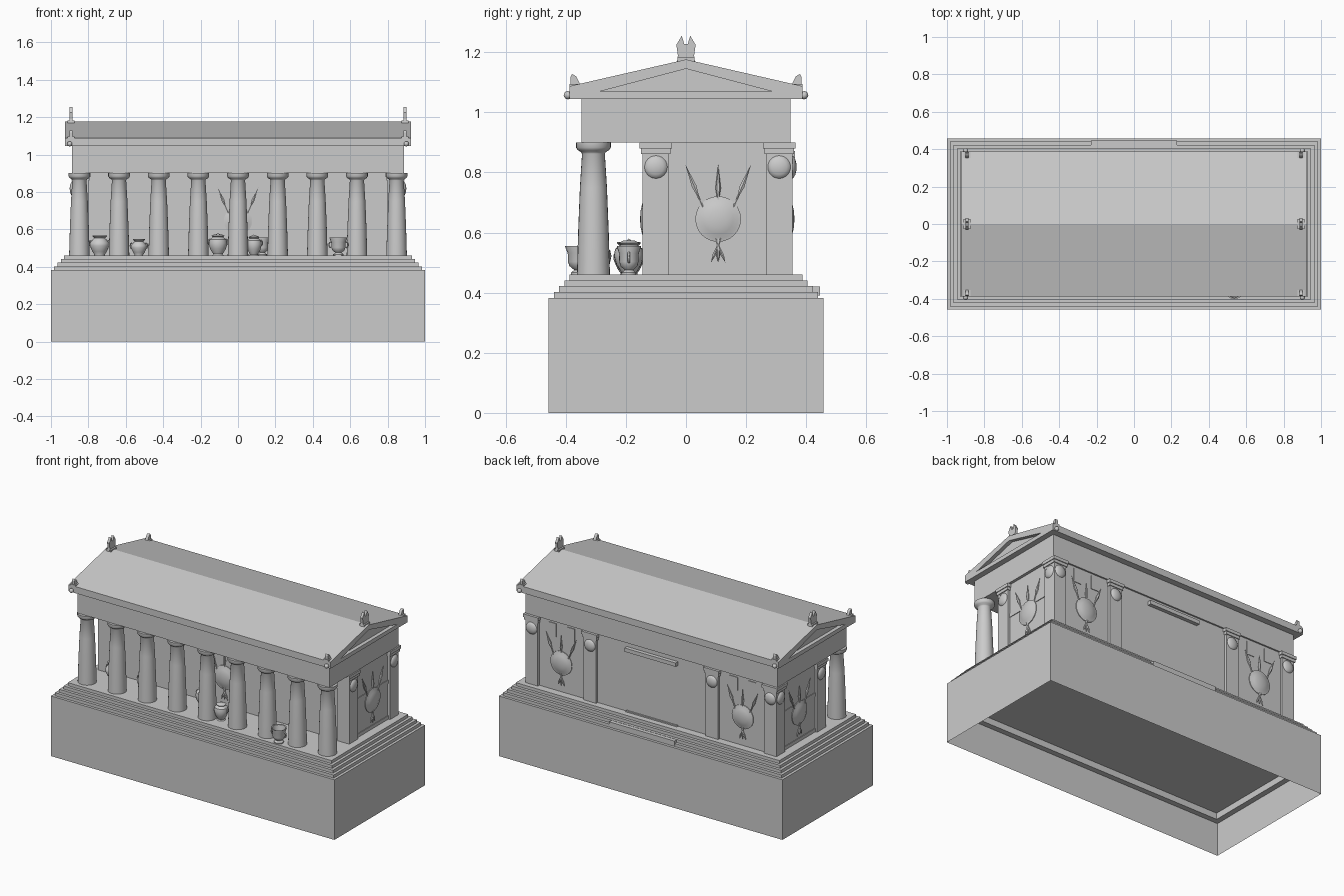
import bpy, bmesh, math
from mathutils import Matrix, Vector

if "Cube" in bpy.data.objects:
    bpy.data.objects.remove(bpy.data.objects["Cube"])


def finish(name, bm, mat=None, smooth=False, normals=True):
    if normals:
        bmesh.ops.recalc_face_normals(bm, faces=bm.faces)
    me = bpy.data.meshes.new(name)
    bm.to_mesh(me)
    bm.free()
    if mat:
        me.transform(mat)
    ob = bpy.data.objects.new(name, me)
    bpy.context.collection.objects.link(ob)
    if smooth:
        bpy.ops.object.select_all(action='DESELECT')
        ob.select_set(True)
        bpy.context.view_layer.objects.active = ob
        bpy.ops.object.shade_smooth_by_angle(angle=math.radians(35))
    return ob


def box(name, x0, x1, y0, y1, z0, z1, mat=None):
    bm = bmesh.new()
    bmesh.ops.create_cube(bm, size=1)
    for v in bm.verts:
        v.co = Vector(((x0 + x1) / 2 + v.co.x * (x1 - x0),
                       (y0 + y1) / 2 + v.co.y * (y1 - y0),
                       (z0 + z1) / 2 + v.co.z * (z1 - z0)))
    return finish(name, bm, mat)


def prism(name, yz, x0, x1):
    """Extrude a y-z outline along x."""
    bm = bmesh.new()
    f = bm.faces.new([bm.verts.new((x0, y, z)) for y, z in yz])
    r = bmesh.ops.extrude_face_region(bm, geom=[f])
    vs = [e for e in r['geom'] if isinstance(e, bmesh.types.BMVert)]
    bmesh.ops.translate(bm, verts=vs, vec=(x1 - x0, 0, 0))
    return finish(name, bm)


def lathe(name, profile, mat=None, sides=20):
    """Spin a (radius, z) profile round z."""
    bm = bmesh.new()
    rings = []
    for r, z in profile:
        rings.append([bm.verts.new((r * math.cos(2 * math.pi * i / sides),
                                    r * math.sin(2 * math.pi * i / sides), z)) for i in range(sides)])
    for a, b in zip(rings, rings[1:]):
        for i in range(sides):
            j = (i + 1) % sides
            bm.faces.new((a[i], a[j], b[j], b[i]))
    bm.faces.new(rings[0])
    bm.faces.new(rings[-1])
    bmesh.ops.remove_doubles(bm, verts=bm.verts, dist=1e-5)
    return finish(name, bm, mat, True)


# Hollow podium with four steps: rectangular rings (half x, half y, z), open underneath
rings = [(.965, .422, .25), (.965, .422, .21), (1, .457, .21), (1, .457, 0), (1, .457, .383)]
for i in range(4):
    hx, hy, z = .983 - .0177 * i, .44 - .0177 * i, .383 + .0193 * i
    rings += [(hx, hy, z), (hx, hy, z + .0193)]
bm = bmesh.new()
loops = [[bm.verts.new((sx * hx, sy * hy, z)) for sx, sy in ((-1, -1), (1, -1), (1, 1), (-1, 1))]
         for hx, hy, z in rings]
for a, b in zip(loops, loops[1:]):
    for i in range(4):
        j = (i + 1) % 4
        bm.faces.new((a[i], a[j], b[j], b[i]))
bm.faces.new(loops[0])
bm.faces.new(loops[-1])
finish("stepped_podium", bm)
box("back_door_step", -.23, .23, .38, .446, .39, .42)

# Front colonnade
for i in range(9):
    lathe(f"column_{i}", [(.055, .46), (.051, .6), (.045, .75), (.038, .862), (.041, .868),
                          (.052, .874), (.058, .883), (.058, .9)],
          Matrix.Translation((-.848 + .212 * i, -.308, 0)), 24)

# Inner chamber
box("chamber_wall", -.87, .87, -.13, .338, .455, .9)


def pilaster(x, y, hy):
    box("pilaster", x - .044, x + .044, y - hy, y + hy, .46, .868)
    box("pilaster_cap_lower", x - .049, x + .049, y - hy - .005, y + hy + .005, .862, .882)
    box("pilaster_cap", x - .054, x + .054, y - hy - .01, y + hy + .01, .88, .9)


def facing(x, y, z, deg):
    return Matrix.Translation((x, y, z)) @ Matrix.Rotation(math.radians(deg), 4, 'Z')


TO_FRONT = Matrix.Rotation(math.radians(90), 4, 'X')   # turns +z to -y


def boss(x, y, deg):
    lathe("pilaster_disc", [(.038, 0), (.036, .004), (.025, .01), (.012, .013), (0, .014)],
          facing(x, y, .818, deg) @ TO_FRONT, 24)


for s in (-1, 1):
    for y in (-.1, .31):
        pilaster(s * .842, y, .044)
        boss(s * .886, y, 90 * s)
    boss(s * .842, .354, 180)
    pilaster(s * .43, .325, .029)
    boss(s * .43, .354, 180)


# Shield with three spears, local front is -y
def trophy(x, y, z, deg):
    m = facing(x, y, z, deg)
    lathe("shield", [(.076, .003), (.076, .007), (.066, .009), (.05, .016), (.028, .021), (0, .023)],
          m @ TO_FRONT, 24)
    for tip, butt in ((-.11, .024), (0, 0), (.11, -.024)):
        a, b = Vector((butt, -.006, -.145)), Vector((tip, -.006, .183))
        d = b - a
        L = d.length
        lathe("spear", [(0, 0), (.006, .025), (.004, .05), (.004, L - .11), (.009, L - .08), (0, L)],
              m @ Matrix.Translation(a) @ d.to_track_quat('Z', 'Y').to_matrix().to_4x4(), 6)


trophy(0, -.13, .645, 0)
for s in (-1, 1):
    trophy(s * .87, .107, .645, 90 * s)
    trophy(s * .64, .338, .645, 180)
    # Bands on the side walls, plaques on the back wall
    x = sorted((s * .86, s * .874))
    box("side_band", *x, -.056, .266, .686, .71)
    box("side_plinth", *x, -.056, .266, .46, .482)
    for t in (-1, 1):
        c = s * .64 + t * .065
        box("plaque", c - .027, c + .027, .33, .342, .8, .885)

# Back door
box("back_door", -.17, .17, .33, .341, .46, .84)
box("door_lintel", -.18, .18, .33, .362, .848, .872)
box("door_threshold", -.18, .18, .33, .35, .46, .468)

# Beam and gabled roof with recessed end triangles
box("beam", -.888, .888, -.348, .348, .9, 1.05)
prism("roof", [(-.388, 1.045), (.388, 1.045), (.388, 1.087), (0, 1.176), (-.388, 1.087)], -.9, .9)
for s in (-1, 1):
    ends = sorted((s * .9, s * .924))
    prism("gable_sill", [(-.388, 1.045), (.388, 1.045), (.285, 1.07), (-.285, 1.07)], *ends)
    for t in (-1, 1):
        prism("gable_rake", [(t * .388, 1.045), (t * .388, 1.087), (0, 1.176), (0, 1.145), (t * .285, 1.07)], *ends)

# Roof ornaments
for s in (-1, 1):
    c = s * .893
    prism("ridge_ornament", [(-.03, 1.165), (.03, 1.165), (.027, 1.19), (.032, 1.225), (.014, 1.255),
                             (.006, 1.228), (-.006, 1.228), (-.014, 1.255), (-.032, 1.225), (-.027, 1.19)],
          c - .008, c + .008)
    box("ridge_plinth", c - .018, c + .018, -.028, .028, 1.165, 1.182)
    for t in (-1, 1):
        prism("corner_ornament", [(t * .35, 1.09), (t * .384, 1.082), (t * .384, 1.118),
                                  (t * .379, 1.128), (t * .366, 1.12)], c - .009, c + .009)
        box("corner_plinth", c - .018, c + .018, t * .37 - .018, t * .37 + .018, 1.078, 1.095)
        bm = bmesh.new()
        bmesh.ops.create_icosphere(bm, subdivisions=2, radius=.014)
        finish("water_spout", bm, Matrix.Translation((s * .9, t * .393, 1.057)), True)


# Vessels on the porch
def handles(x, y, z, r):
    for s in (-1, 1):
        pts = [Vector((x + s * (r + .011 * math.sin(a)), y, z + .016 * math.cos(a)))
               for a in (0, .8, 1.57, 2.35, 3.14)]
        cu = bpy.data.curves.new("vessel_handle", 'CURVE')
        cu.dimensions = '3D'
        cu.bevel_depth = .004
        cu.bevel_resolution = 1
        sp = cu.splines.new('POLY')
        sp.points.add(4)
        for p, v in zip(sp.points, pts):
            p.co = (*v, 1)
        bpy.context.collection.objects.link(bpy.data.objects.new("vessel_handle", cu))


JAR = [(.55, 0), (.55, .05), (.75, .2), (1, .48), (.98, .62), (.7, .8), (.55, .86), (.75, .96),
       (.75, 1), (.55, 1), (.45, .86), (0, .8)]
LIDDED = [(.6, 0), (.5, .06), (.85, .3), (1, .55), (.9, .72), (.55, .82), (.7, .88), (.4, .94), (.15, .95), (0, 1)]
KRATER = [(.6, 0), (.6, .07), (.35, .16), (.7, .3), (.8, .45), (.82, .75), (1, .97), (1, 1), (.85, .98), (.7, .5), (0, .3)]
for name, prof, x, y, r, h in (("jar", JAR, -.74, -.19, .052, .108), ("jar", JAR, -.53, -.19, .042, .087),
                               ("lidded_jar", LIDDED, -.107, -.19, .05, .12),
                               ("lidded_jar", LIDDED, .085, -.29, .042, .112),
                               ("mixing_bowl", KRATER, .13, -.19, .04, .095),
                               ("mixing_bowl", KRATER, .537, -.355, .047, .095)):
    lathe(name, [(a * r, b * h) for a, b in prof], Matrix.Translation((x, y, .46)), 20)
    handles(x, y, .46 + h * .6, r * .85)
